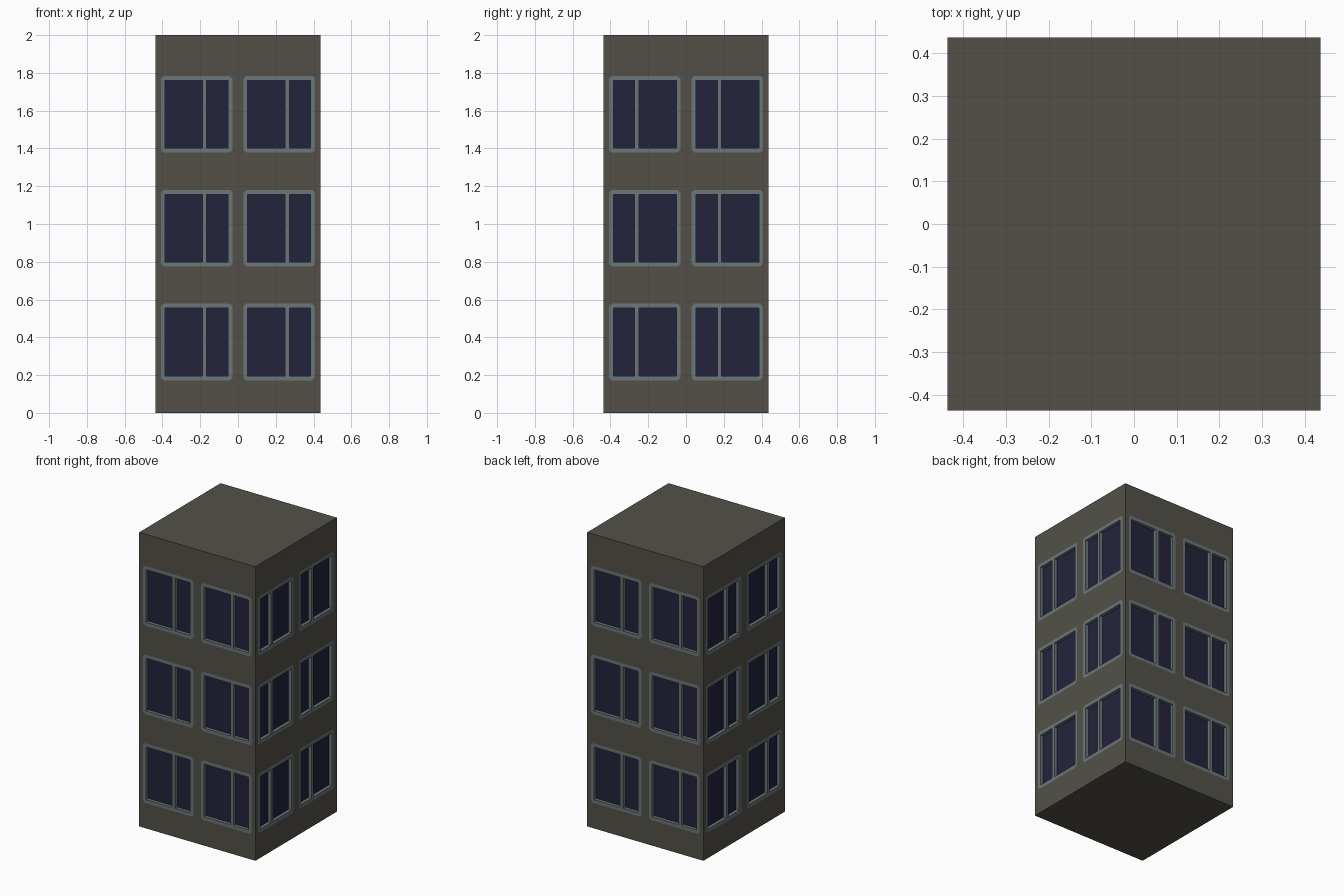
import bpy, bmesh, math
from mathutils import Matrix, Vector

if "Cube" in bpy.data.objects:
    bpy.data.objects.remove(bpy.data.objects["Cube"])

HALF, HEIGHT, DEPTH = 0.4375, 2.0, 0.022
WALL, FRAME, GLASS = 0, 1, 2


def material(name, rgb):
    m = bpy.data.materials.new(name)
    m.diffuse_color = (*rgb, 1)
    m.use_nodes = True
    m.node_tree.nodes["Principled BSDF"].inputs["Base Color"].default_value = m.diffuse_color
    return m


def bands(start, end, pattern, offsets, step, count):
    """Strips across a facade: w wall, c/d frame edges, f frame, g glass."""
    cuts, kinds = [start], []
    for i in range(count):
        for off, kind in zip(offsets, pattern):
            cuts.append(off + i * step)
            kinds.append(kind)
    return list(zip(cuts, cuts[1:] + [end], kinds + ["w"]))


# one wide and one narrow pane per window, two windows across, three floors
columns = bands(-HALF, HALF, "wcfgfgfd",
                (-0.408, -0.394, -0.386, -0.189, -0.166, -0.054, -0.043, -0.029),
                HALF, 2)
rows = bands(0, HEIGHT, "wcfgfd",
             (0.172, 0.186, 0.196, 0.554, 0.564, 0.578), 0.603, 3)

bm = bmesh.new()


def face(points, mat):
    bm.faces.new([bm.verts.new(p) for p in points]).material_index = mat


def facade(angle, flip):
    rot = Matrix.Rotation(math.radians(angle), 3, "Z")

    def place(u, z, depth=0.0):
        return rot @ Vector((u * flip, -HALF + depth, z))

    for u0, u1, cu in columns:
        for z0, z1, cz in rows:
            corners = [(u0, z0), (u1, z0), (u1, z1), (u0, z1)]
            p = [place(*c) for c in corners]
            if "w" in (cu, cz):
                face(p, WALL)
            elif cu == cz == "g":
                # recessed pane with its four reveals
                b = [place(*c, DEPTH) for c in corners]
                face(b, GLASS)
                for i in range(4):
                    j = (i + 1) % 4
                    face([p[i], p[j], b[j], b[i]], FRAME)
            elif cu in "cd" and cz in "cd":
                # clipped corner of the frame
                k = {"cc": 0, "dc": 1, "dd": 2, "cd": 3}[cu + cz]
                q = p[k:] + p[:k]
                face([q[0], q[1], q[3]], WALL)
                face([q[1], q[2], q[3]], FRAME)
            else:
                face(p, FRAME)


# front, right (mirrored layout), back, left
for angle, flip in ((0, 1), (90, -1), (180, 1), (270, 1)):
    facade(angle, flip)

bmesh.ops.remove_doubles(bm, verts=bm.verts[:], dist=0.0005)

# roof and underside
for z in (0, HEIGHT):
    face([(-HALF, -HALF, z), (HALF, -HALF, z), (HALF, HALF, z), (-HALF, HALF, z)], WALL)
bmesh.ops.remove_doubles(bm, verts=bm.verts[:], dist=0.0005)
bmesh.ops.recalc_face_normals(bm, faces=bm.faces[:])
for f in bm.faces:
    if abs(f.normal.z) > 0.9 and f.calc_area() > 0.5:
        if f.normal.z * (f.calc_center_median().z - 1) < 0:
            f.normal_flip()

mesh = bpy.data.meshes.new("apartment_block")
bm.to_mesh(mesh)
bm.free()
mesh.materials.append(material("wall grey brown", (0.084, 0.081, 0.064)))
mesh.materials.append(material("frame blue grey", (0.145, 0.182, 0.188)))
mesh.materials.append(material("glass dark navy", (0.0175, 0.0167, 0.046)))
bpy.context.collection.objects.link(bpy.data.objects.new("apartment_block", mesh))
